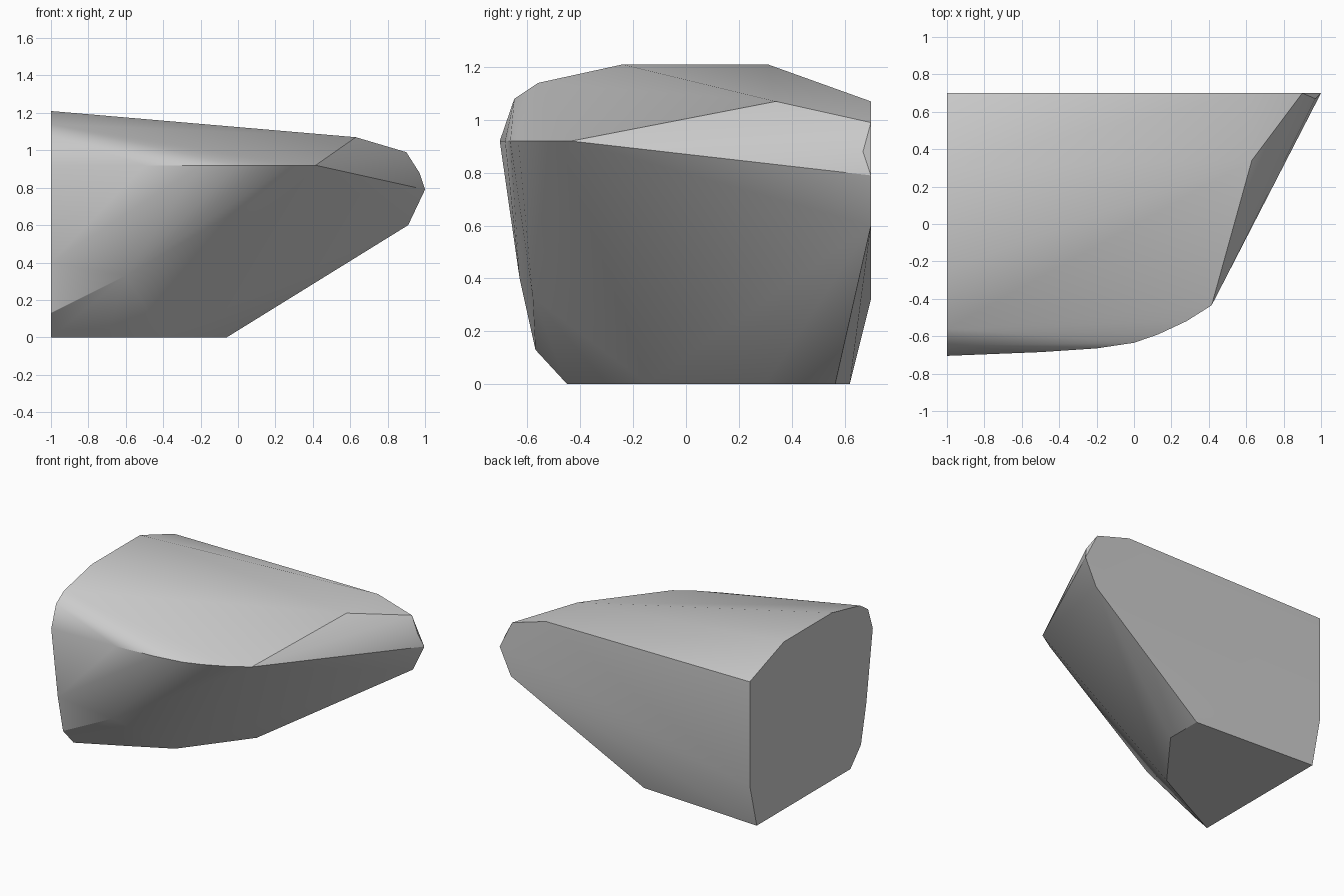
import bpy
import bmesh
import math

cube = bpy.data.objects.get("Cube")
if cube:
    bpy.data.objects.remove(cube, do_unlink=True)


def make_material(name, rgb):
    mat = bpy.data.materials.new(name)
    mat.use_nodes = True
    mat.diffuse_color = (*rgb, 1)
    mat.node_tree.nodes["Principled BSDF"].inputs["Base Color"].default_value = (*rgb, 1)
    return mat


def hull_object(name, points, material):
    """Wrap a convex skin around the outline points and merge its flat areas."""
    bm = bmesh.new()
    for p in points:
        bm.verts.new(p)
    result = bmesh.ops.convex_hull(bm, input=bm.verts[:])
    loose = [v for v in result["geom_interior"] if isinstance(v, bmesh.types.BMVert)]
    bmesh.ops.delete(bm, geom=loose, context="VERTS")
    bmesh.ops.dissolve_limit(bm, angle_limit=math.radians(0.5),
                             verts=bm.verts[:], edges=bm.edges[:])
    bmesh.ops.recalc_face_normals(bm, faces=bm.faces[:])
    mesh = bpy.data.meshes.new(name)
    bm.to_mesh(mesh)
    bm.free()
    mesh.materials.append(material)
    obj = bpy.data.objects.new(name, mesh)
    bpy.context.collection.objects.link(obj)
    return obj


# Flat end section (y, z)
end_profile = [(-.45, 0), (-.57, .13), (-.63, .4), (-.705, .92), (-.65, 1.08), (-.56, 1.14),
               (-.24, 1.21), (.31, 1.21), (.7, 1.07), (.7, .32), (.62, 0)]
# Flat back panel (x, z)
back_profile = [(.63, 1.07), (.9, .99), (1, .79), (.91, .6)]
# Flat base outline (x, y)
base_outline = [(-.06, .565), (-.06, .3), (-.4, -.145), (-.7, -.3)]
# Curved front rim (x, y)
rim_outline = [(-.5, -.685), (-.2, -.665), (0, -.635), (.13, -.59), (.28, -.52), (.415, -.435)]

points = [(-1, y, z) for y, z in end_profile]
points += [(x, .7, z) for x, z in back_profile]
points += [(x, y, 0) for x, y in base_outline]
points += [(x, y, .92) for x, y in rim_outline]
# Tip corner, top shoulder and lower front bulge
points += [(.97, .67, .88), (.63, .34, 1.07), (-.6, -.58, .33)]

shell = hull_object("faceted_shell", points, make_material("grey", (.6, .6, .6)))

# Soft shading with crisp borders around the flat panels
bpy.ops.object.select_all(action="DESELECT")
shell.select_set(True)
bpy.context.view_layer.objects.active = shell
bpy.ops.object.shade_smooth_by_angle(angle=math.radians(30))
